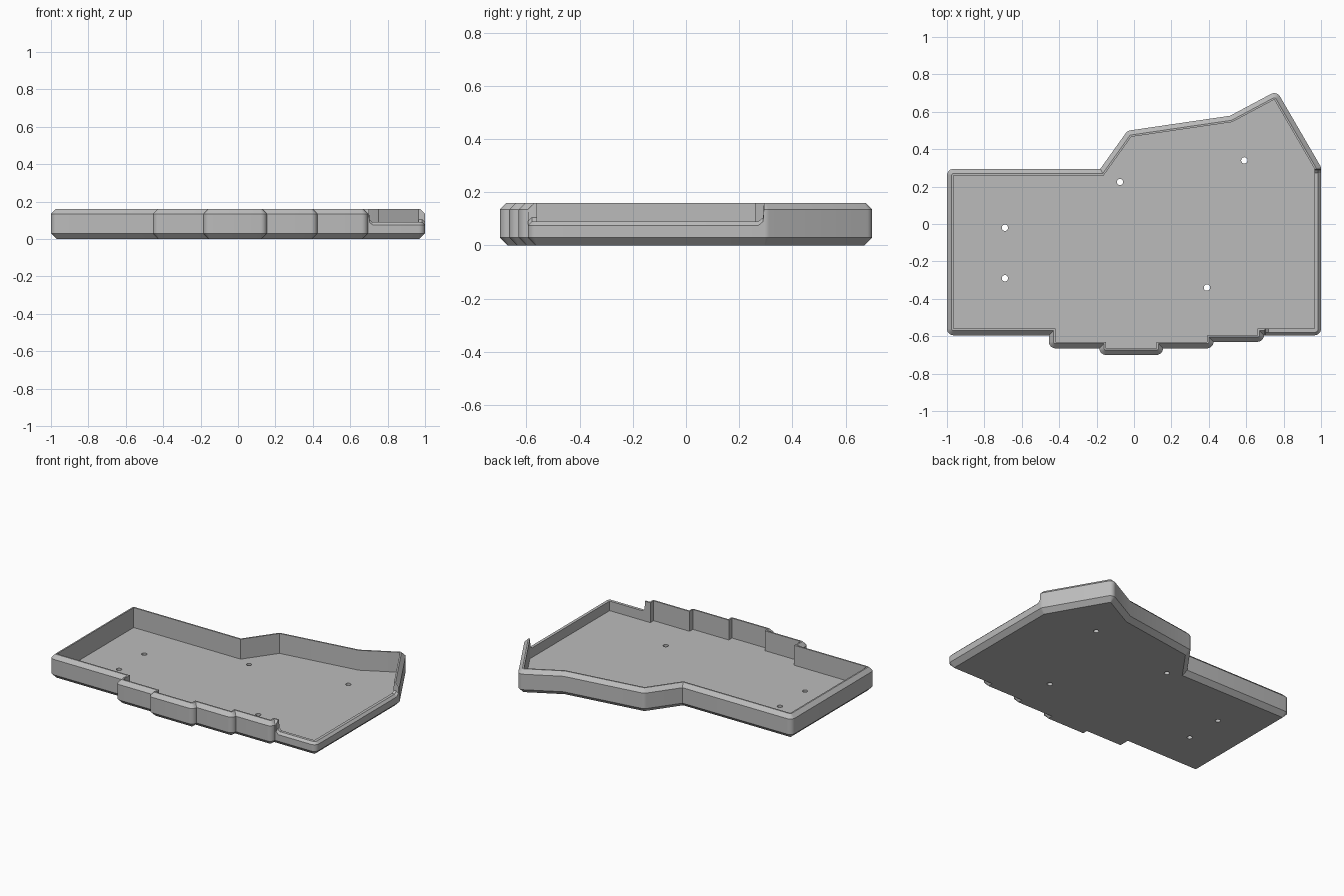
import bpy, bmesh, math
from mathutils import Vector

if "Cube" in bpy.data.objects:
    bpy.data.objects.remove(bpy.data.objects["Cube"], do_unlink=True)

WALL, FLOOR, FOOT = 0.035, 0.025, 0.03
TALL, STEP, LOW = 0.16, 0.105, 0.09

grey = bpy.data.materials.new("plain grey")
grey.use_nodes = True
grey.diffuse_color = (0.5, 0.5, 0.5, 1)
grey.node_tree.nodes["Principled BSDF"].inputs["Base Color"].default_value = (0.5, 0.5, 0.5, 1)

# Inner wall outline, counter-clockwise, with the rim height at each point
outline = [
    (-0.965, -0.56, TALL), (-0.42, -0.56, TALL), (-0.42, -0.63, TALL),
    (-0.15, -0.63, TALL), (-0.15, -0.665, TALL), (0.12, -0.665, TALL),
    (0.12, -0.63, TALL), (0.39, -0.63, TALL), (0.39, -0.595, TALL),
    (0.66, -0.595, TALL), (0.66, -0.56, TALL),
    # lowered rim around the front left corner
    (0.70, -0.56, TALL), (0.703, -0.56, STEP), (0.72, -0.56, LOW),
    (0.965, -0.56, LOW),
    (0.965, 0.272, LOW), (0.965, 0.29, STEP), (0.965, 0.293, TALL),
    # angled back edge
    (0.965, 0.295, TALL), (0.75, 0.665, TALL), (0.525, 0.545, TALL),
    (-0.015, 0.466, TALL), (-0.162, 0.26, TALL), (-0.965, 0.26, TALL),
]


def outward_columns(points, arc_steps=6):
    """Give each corner its outward direction, or a fan of them if convex."""
    columns = []
    for i, (x, y, height) in enumerate(points):
        here = Vector((x, y))
        before = (here - Vector(points[i - 1][:2])).normalized()
        after = (Vector(points[(i + 1) % len(points)][:2]) - here).normalized()
        n1, n2 = Vector((before.y, -before.x)), Vector((after.y, -after.x))
        turn = math.atan2(before.cross(after), before.dot(after))
        if turn > 0.01:
            for k in range(arc_steps + 1):
                a = math.atan2(n1.y, n1.x) + turn * k / arc_steps
                columns.append((here, Vector((math.cos(a), math.sin(a))), height))
        else:
            columns.append((here, (n1 + n2) / (1 + n1.dot(n2)), height))
    return columns


def wall_profile(height):
    """Offset and height, from the underside up and over into the tray."""
    chamfer = 0.025 if height == TALL else 0.015
    return [(WALL - FOOT, 0), (WALL, FOOT), (WALL, height - chamfer),
            (WALL - chamfer, height), (0, height), (0, FLOOR)]


# Case tray: one wall section carried around the outline, capped twice
bm = bmesh.new()
rings = []
for here, out, height in outward_columns(outline):
    rings.append([bm.verts.new((*(here + out * d), z)) for d, z in wall_profile(height)])
for i, col in enumerate(rings):
    nxt = rings[(i + 1) % len(rings)]
    for j in range(len(col) - 1):
        bm.faces.new((col[j], nxt[j], nxt[j + 1], col[j + 1]))
bm.faces.new([c[0] for c in reversed(rings)])
bm.faces.new([c[-1] for c in rings])
bmesh.ops.remove_doubles(bm, verts=bm.verts, dist=0.0002)
bmesh.ops.recalc_face_normals(bm, faces=bm.faces)
mesh = bpy.data.meshes.new("case_tray")
bm.to_mesh(mesh)
bm.free()
tray = bpy.data.objects.new("case_tray", mesh)
bpy.context.collection.objects.link(tray)
mesh.materials.append(grey)

# Screw holes through the floor
bm = bmesh.new()
for x, y in [(-0.69, -0.02), (-0.69, -0.29), (-0.075, 0.225), (0.59, 0.34), (0.39, -0.34)]:
    made = bmesh.ops.create_cone(bm, cap_ends=True, segments=24, radius1=0.017,
                                 radius2=0.017, depth=0.2)
    bmesh.ops.translate(bm, verts=made["verts"], vec=(x, y, 0))
cut_mesh = bpy.data.meshes.new("screw_hole_cutter")
bm.to_mesh(cut_mesh)
bm.free()
cut_mesh.materials.append(grey)
cutter = bpy.data.objects.new("screw_hole_cutter", cut_mesh)
bpy.context.collection.objects.link(cutter)
cutter.hide_render = True

holes = tray.modifiers.new("screw_holes", "BOOLEAN")
holes.operation, holes.solver, holes.object = "DIFFERENCE", "EXACT", cutter
for ob in bpy.context.selected_objects:
    ob.select_set(False)
tray.select_set(True)
bpy.context.view_layer.objects.active = tray
bpy.ops.object.modifier_apply(modifier=holes.name)
bpy.data.objects.remove(cutter, do_unlink=True)
bpy.ops.object.shade_smooth_by_angle(angle=math.radians(30))
